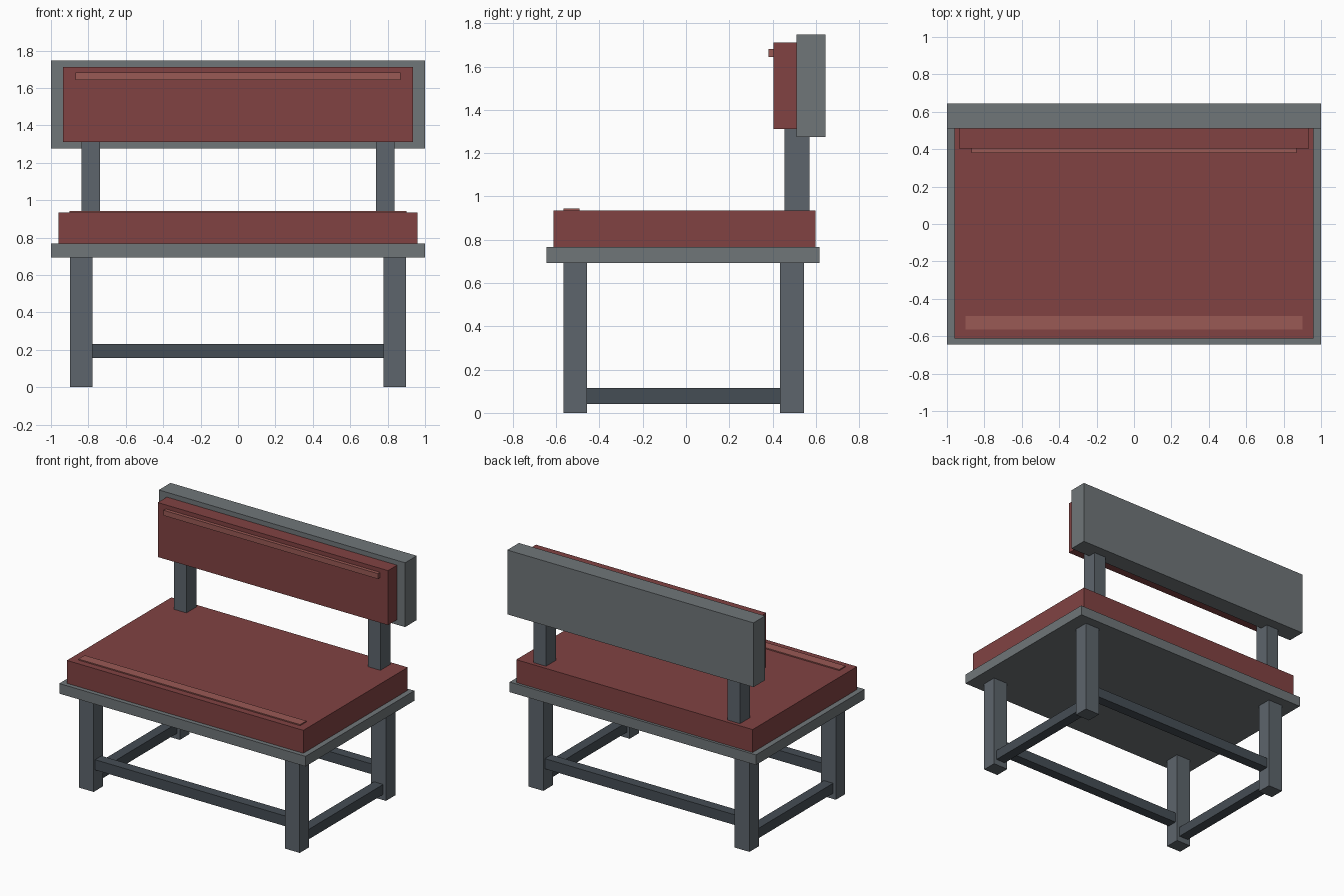
import bpy

if "Cube" in bpy.data.objects:
    bpy.data.objects.remove(bpy.data.objects["Cube"])


def material(name, rgb):
    m = bpy.data.materials.new(name)
    m.diffuse_color = (*rgb, 1)
    m.use_nodes = True
    m.node_tree.nodes["Principled BSDF"].inputs["Base Color"].default_value = m.diffuse_color
    return m


RED = material("cushion_red", (0.22, 0.055, 0.055))
LIGHT_RED = material("piping_red", (0.32, 0.10, 0.09))
GREY = material("board_grey", (0.16, 0.18, 0.19))
STEEL = material("leg_grey", (0.11, 0.13, 0.15))
DARK = material("rail_grey", (0.06, 0.075, 0.09))


def box(name, x, y, z, mat):
    """Box from (min, max) extents on each axis."""
    bpy.ops.mesh.primitive_cube_add(size=1, location=[sum(r) / 2 for r in (x, y, z)])
    o = bpy.context.object
    o.name = name
    o.scale = [r[1] - r[0] for r in (x, y, z)]
    bpy.ops.object.transform_apply(location=False, rotation=False, scale=True)
    o.data.materials.append(mat)


def side_range(s, a, b):
    return sorted((s * a, s * b))


# Seat
box("seat_board", (-1, 1), (-0.645, 0.617), (0.693, 0.767), GREY)
box("seat_cushion", (-0.96, 0.96), (-0.613, 0.598), (0.767, 0.935), RED)
box("seat_strip", (-0.9, 0.9), (-0.565, -0.493), (0.925, 0.943), LIGHT_RED)

# Backrest
box("back_board", (-1, 1), (0.51, 0.645), (1.275, 1.747), GREY)
box("back_cushion", (-0.935, 0.935), (0.405, 0.51), (1.312, 1.712), RED)
box("back_strip", (-0.87, 0.87), (0.38, 0.41), (1.643, 1.682), LIGHT_RED)

# Legs, back posts and side rails, mirrored left and right
LEG_Y = {"front": (-0.565, -0.457), "back": (0.435, 0.545)}
for side, s in (("left", -1), ("right", 1)):
    for end, y in LEG_Y.items():
        box(f"{end}_{side}_leg", side_range(s, 0.777, 0.897), y, (0, 0.70), STEEL)
    box(f"{side}_back_post", side_range(s, 0.738, 0.838), (0.455, 0.57), (0.92, 1.33), STEEL)
    box(f"{side}_rail", side_range(s, 0.80, 0.875), (-0.50, 0.48), (0.042, 0.115), DARK)

# Front and back rails
for end, y in LEG_Y.items():
    c = sum(y) / 2
    box(f"{end}_rail", (-0.80, 0.80), (c - 0.037, c + 0.037), (0.155, 0.23), DARK)
